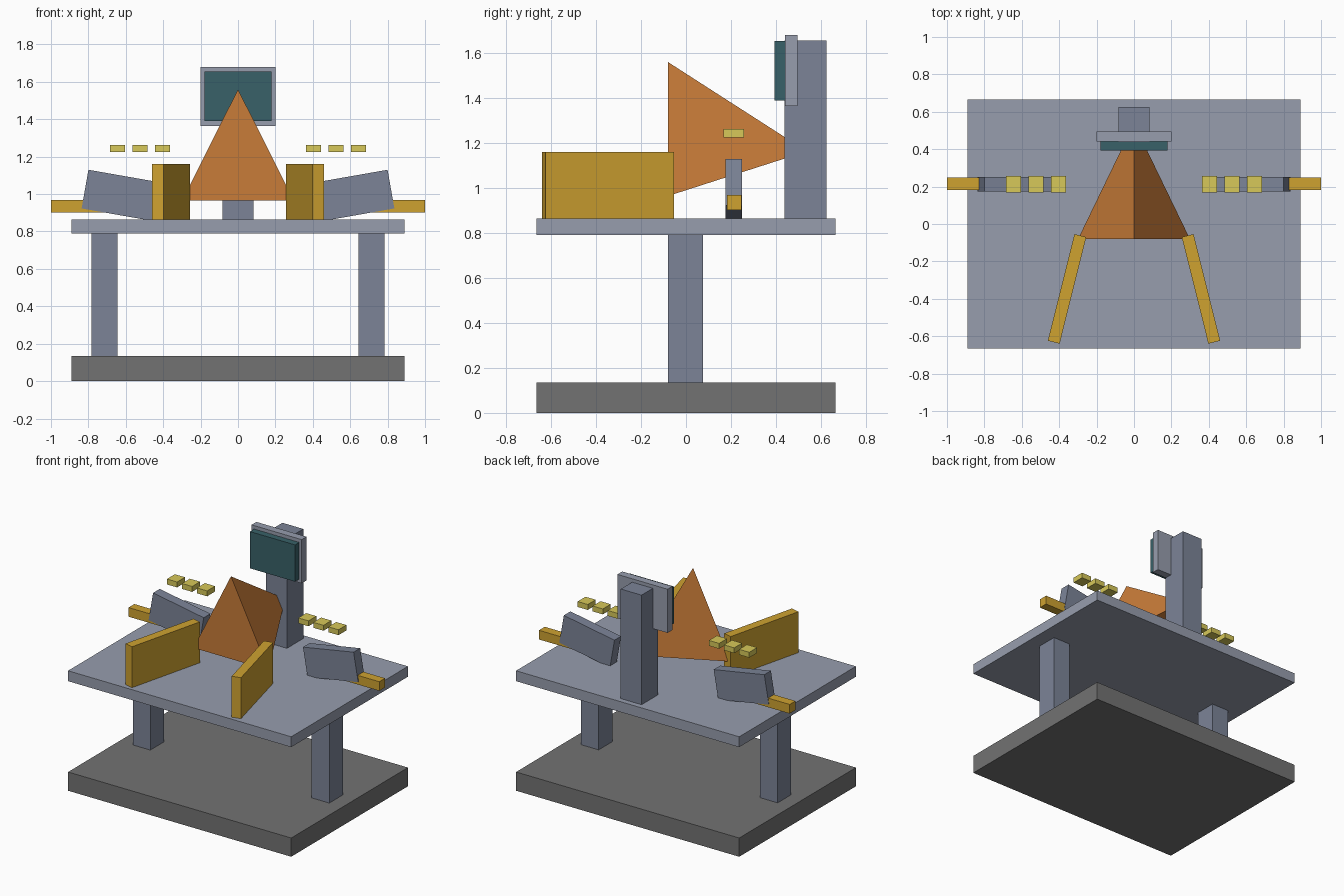
import bpy, bmesh, math
from mathutils import Matrix

if "Cube" in bpy.data.objects:
    bpy.data.objects.remove(bpy.data.objects["Cube"])


def material(name, rgb):
    m = bpy.data.materials.new(name)
    m.diffuse_color = (*rgb, 1)
    m.use_nodes = True
    m.node_tree.nodes["Principled BSDF"].inputs["Base Color"].default_value = m.diffuse_color
    return m


steel = material("steel", (0.20, 0.23, 0.31))
pale = material("pale_steel", (0.31, 0.34, 0.42))
stone = material("dark_grey", (0.17, 0.17, 0.17))
gold = material("gold", (0.62, 0.36, 0.03))
yellow = material("yellow", (0.68, 0.58, 0.10))
orange = material("orange", (0.58, 0.20, 0.04))
glass = material("screen_teal", (0.04, 0.12, 0.14))


def finish(name, bm, loc, rot, mat):
    me = bpy.data.meshes.new(name)
    bm.to_mesh(me)
    bm.free()
    me.materials.append(mat)
    ob = bpy.data.objects.new(name, me)
    ob.location = loc
    ob.rotation_euler = rot
    bpy.context.collection.objects.link(ob)
    return ob


def box(name, loc, size, mat, rot=(0, 0, 0)):
    bm = bmesh.new()
    bmesh.ops.create_cube(bm, size=1)
    bmesh.ops.scale(bm, vec=size, verts=bm.verts)
    return finish(name, bm, loc, rot, mat)


# Base plate and table top
box("base", (0, 0, 0.0675), (1.78, 1.33, 0.135), stone)
box("table_top", (0, 0, 0.8275), (1.78, 1.33, 0.075), pale)

# Rear post carrying the screen
box("post", (0, 0.532, 1.26), (0.166, 0.186, 0.79), steel)
box("screen_frame", (0, 0.468, 1.522), (0.40, 0.055, 0.315), pale)
box("screen", (0, 0.418, 1.522), (0.36, 0.05, 0.265), glass)

# Three-sided funnel lying along y, narrow end against the post
bm = bmesh.new()
bmesh.ops.create_cone(bm, cap_ends=True, segments=3, radius1=0.397, radius2=0.063, depth=0.52)
top = max(bm.verts, key=lambda v: v.co.xy.length)
turn = math.pi / 2 - math.atan2(top.co.y, top.co.x)
bmesh.ops.rotate(bm, cent=(0, 0, 0), matrix=Matrix.Rotation(turn, 3, 'Z'), verts=bm.verts)
for v in bm.verts:
    x, y, z = v.co
    v.co = (x * 0.87, z, y)
bmesh.ops.recalc_face_normals(bm, faces=bm.faces)
finish("funnel", bm, (0, 0.18, 1.163), (0, 0, 0), orange)

# Parts repeated on both sides
for s, side in ((-1, "left"), (1, "right")):
    box(f"leg_{side}", (s * 0.714, -0.002, 0.4625), (0.14, 0.155, 0.655), steel)
    box(f"guide_wall_{side}", (s * 0.358, -0.347, 1.0125), (0.065, 0.587, 0.295), gold,
        (0, 0, s * math.radians(14)))
    box(f"arm_{side}", (s * 0.616, 0.2125, 0.991), (0.41, 0.075, 0.21), steel,
        (0, -s * math.radians(10), 0))
    box(f"handle_{side}", (s * 0.85, 0.2145, 0.935), (0.30, 0.066, 0.066), gold)
    for i in range(3):
        box(f"key_{side}_{i + 1}", (s * (0.404 + 0.12 * i), 0.2125, 1.244),
            (0.081, 0.09, 0.039), yellow)
